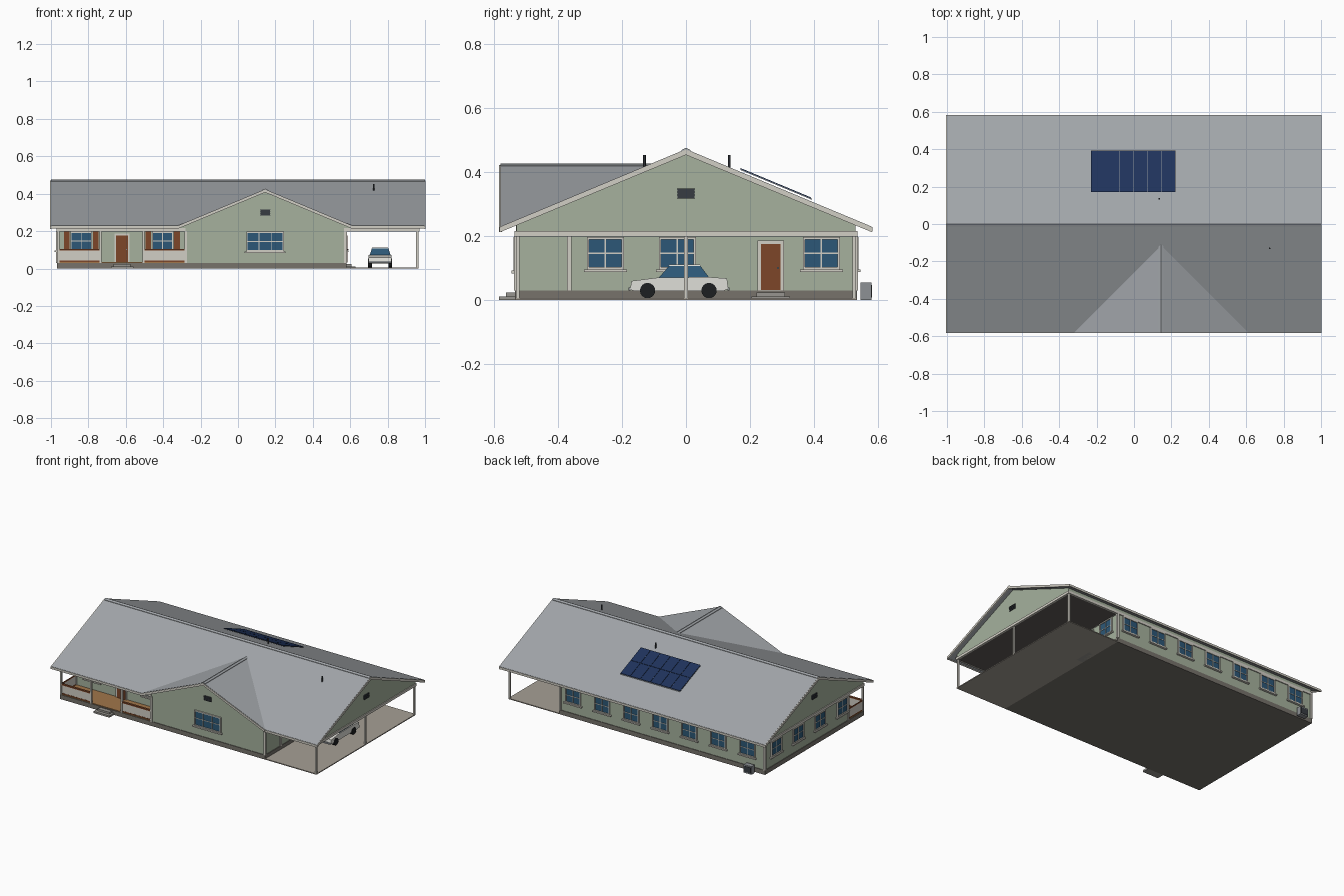
import bpy, bmesh
from math import radians
from mathutils import Matrix, Vector

if "Cube" in bpy.data.objects:
    bpy.data.objects.remove(bpy.data.objects["Cube"])

MATS = {}
COLS = dict(wall=(164, 176, 156), trim=(208, 205, 195), base=(118, 114, 107), roof=(160, 164, 168),
            glass=(48, 88, 118), door=(125, 72, 45), deck=(160, 118, 76), slab=(165, 158, 148),
            vent=(58, 62, 68), solar=(36, 54, 92), white=(222, 222, 216), tire=(34, 36, 38),
            step=(150, 148, 142), soffit=(95, 92, 88), metal=(140, 144, 148))

def mat(key):
    if key not in MATS:
        m = bpy.data.materials.new(key)
        m.diffuse_color = [(c / 255) ** 2.2 for c in COLS[key]] + [1]
        m.use_nodes = True
        m.node_tree.nodes["Principled BSDF"].inputs["Base Color"].default_value = m.diffuse_color
        MATS[key] = m
    return MATS[key]

def finish(name, bm, key):
    bmesh.ops.recalc_face_normals(bm, faces=bm.faces)
    me = bpy.data.meshes.new(name)
    bm.to_mesh(me)
    bm.free()
    ob = bpy.data.objects.new(name, me)
    me.materials.append(mat(key))
    bpy.context.collection.objects.link(ob)
    return ob

def solid(name, pts, offset, key):
    """Extrude a flat outline by an offset."""
    bm = bmesh.new()
    f = bm.faces.new([bm.verts.new(p) for p in pts])
    r = bmesh.ops.extrude_face_region(bm, geom=[f], use_keep_orig=True)
    bmesh.ops.translate(bm, vec=offset, verts=[v for v in r['geom'] if isinstance(v, bmesh.types.BMVert)])
    return finish(name, bm, key)

def box(name, x0, x1, y0, y1, z0, z1, key, M=Matrix()):
    ob = solid(name, [(x0, y0, z0), (x1, y0, z0), (x1, y1, z0), (x0, y1, z0)], (0, 0, z1 - z0), key)
    ob.data.transform(M)
    return ob

def prism_x(name, pts, x0, x1, key):
    return solid(name, [(x0, y, z) for y, z in pts], (x1 - x0, 0, 0), key)

def prism_y(name, pts, y0, y1, key):
    return solid(name, [(x, y0, z) for x, z in pts], (0, y1 - y0, 0), key)

def cyl(name, loc, r, d, key, rot=(0, 0, 0), n=12):
    bpy.ops.mesh.primitive_cylinder_add(vertices=n, radius=r, depth=d, location=loc, rotation=rot)
    ob = bpy.context.object
    ob.name = name
    ob.data.materials.append(mat(key))
    bpy.ops.object.shade_smooth_by_angle()

def wall_frame(x, y, side):
    """Local x along the wall, local -y outward."""
    a = dict(front=0, right=90, back=180, left=-90)[side]
    return Matrix.Translation((x, y, 0)) @ Matrix.Rotation(radians(a), 4, 'Z')

def window(x, y, side, w=.116, z0=.096, z1=.197, cols=2):
    M = wall_frame(x, y, side)
    h, t = w / 2, .007
    box('window_glass', -h + t, h - t, -.004, .002, z0 + t, z1 - t, 'glass', M)
    for s in (-1, 1):
        a, b = sorted((s * h, s * (h - t)))
        box('window_jamb', a, b, -.009, .002, z0, z1, 'trim', M)
    for a in (z0, z1 - t):
        box('window_rail', -h + t, h - t, -.009, .002, a, a + t, 'trim', M)
    for i in range(1, cols):
        c = -h + w * i / cols
        box('window_mullion', c - .002, c + .002, -.007, .002, z0 + t, z1 - t, 'trim', M)
    zm = (z0 + z1) / 2
    box('window_crossbar', -h + t, h - t, -.0065, .002, zm - .002, zm + .002, 'trim', M)
    box('window_sill', -h - .009, h + .009, -.015, .002, z0 - .008, z0, 'trim', M)

def door(x, y, side):
    M = wall_frame(x, y, side)
    box('door_frame', -.041, .041, -.007, .002, .03, .187, 'trim', M)
    box('door_panel', -.031, .031, -.01, .002, .032, .176, 'door', M)
    box('door_knob', .02, .026, -.016, -.009, .098, .104, 'metal', M)

def steps(x, y, side):
    M = wall_frame(x, y, side)
    box('lower_step', -.06, .06, -.05, 0, 0, .012, 'step', M)
    box('upper_step', -.045, .045, -.028, 0, .012, .024, 'step', M)

# footprint: foundation, porch deck, carport slab
L, R, W, C, F, B, P = -.965, .575, -.28, .965, -.53, .53, -.365
box('foundation', L - .004, R + .004, F - .004, B + .004, 0, .03, 'base')
box('porch_deck', L, W, F, P, .03, .034, 'deck')
box('carport_slab', R, C, F - .004, B + .004, 0, .006, 'slab')
box('main_walls', L, R, P, B, .03, .205, 'wall')
box('front_wing_walls', W, R, F, P, .03, .205, 'wall')

# attic with gable ends, flat ceilings and perimeter beams
S = .242 / .58
zm = lambda y: .472 - S * abs(y)
ze = zm(.53) - .014
prism_x('attic_gables', [(F, .205), (B, .205), (B, ze), (0, .457), (F, ze)], L, C, 'wall')
box('carport_ceiling', R, C, F, B, .2, .205, 'soffit')
box('porch_ceiling', L, W, F, P, .2, .205, 'soffit')
for x in (L, C, R - .001):
    box('side_beam', x - .006, x + .006, F - .006, B + .006, .199, .216, 'trim')
for y, x0, x1 in ((F, L, W), (F, R, C), (B, L, C)):
    box('eave_beam', x0, x1, y - .006, y + .006, .199, .216, 'trim')

# main roof: front slope is notched for the cross gable
GX, GH, GY = .145, .465, -.115
outline = [(-1, -.58), (GX - GH, -.58), (GX, GY), (GX + GH, -.58), (1, -.58), (1, 0), (-1, 0)]
solid('main_roof_front', [(x, y, zm(y)) for x, y in outline], (0, 0, -.012), 'roof')
solid('main_roof_back', [(x, y, zm(y)) for x, y in [(-1, 0), (1, 0), (1, .58), (-1, .58)]], (0, 0, -.012), 'roof')
prism_x('ridge_cap', [(-.014, zm(.014) - .001), (.014, zm(.014) - .001), (.014, zm(.014) + .003),
                      (0, .476), (-.014, zm(.014) + .003)], -1, 1, 'roof')
for x in (-1, 1):
    prism_x('rake_board', [(-.582, .228), (0, .4705), (.582, .228), (.582, .212), (0, .454), (-.582, .212)],
            x - .005, x + .003, 'trim')
for y, x0, x1 in ((-.58, -1, GX - GH), (-.58, GX + GH, 1), (.58, -1, 1)):
    box('eave_fascia', x0, x1, y - .003, y + .003, .214, .2285, 'trim')

# cross gable over the front wing
A, E = zm(GY), zm(.58)
for s in (-1, 1):
    solid('cross_gable_roof', [(GX + s * GH, -.58, E), (GX, -.58, A), (GX, GY, A)], (0, 0, -.012), 'roof')
prism_y('cross_gable_wall', [(W, .2), (R, .2), (R, .232), (GX, A - .011), (W, .232)], F - .001, -.3, 'wall')
prism_y('cross_gable_rake', [(GX - GH, E - .002), (GX, A - .002), (GX + GH, E - .002), (GX + GH, E - .017),
                             (GX, A - .017), (GX - GH, E - .017)], -.584, -.575, 'trim')
prism_y('cross_ridge_cap', [(GX - .013, A - .007), (GX + .013, A - .007), (GX + .013, A - .002),
                            (GX, A + .003), (GX - .013, A - .002)], -.58, GY + .005, 'roof')

# corner trim and posts
for x, y in ((W, F), (R, F), (R, P), (R, B), (L, B), (L, P)):
    box('corner_trim', x - .007, x + .007, y - .007, y + .007, .03, .2, 'trim')
for x, z in ((L + .004, .03), (-.735, .03), (-.505, .03)):
    box('porch_post', x - .006, x + .006, F - .004, F + .008, z, .2, 'trim')
for y in (F + .004, 0, B - .004):
    box('carport_post', C - .012, C, y - .006, y + .006, .004, .2, 'trim')

# porch railing
for x0, x1, y0, y1 in ((L + .01, -.741, F, F + .005), (-.499, W - .007, F, F + .005), (L, L + .005, F + .008, P - .007)):
    box('railing_panel', x0, x1, y0, y1, .043, .097, 'trim')
    box('railing_cap', x0, x1, y0 - .005, y1 + .005, .097, .105, 'door')
    box('railing_base', x0, x1, y0 - .001, y1 + .001, .036, .043, 'door')

# windows, shutters, doors
for x in (-.838, -.403):
    window(x, P, 'front')
    for s in (-1, 1):
        box('shutter', x + s * .077 - .015, x + s * .077 + .015, P - .007, P, .098, .197, 'door')
window(.145, F, 'front', .2, .092, .197, 3)
for i in range(7):
    window(.477 - .219 * i, B, 'back')
for y in (.41, .175, -.06, -.3):
    window(L, y, 'left')
for y in (-.252, -.027, .423):
    window(R, y, 'right')
door(-.62, P, 'front')
door(R, .265, 'right')
steps(-.62, F - .004, 'front')
steps(R + .004, .265, 'right')

# gable vents
for x, y, side, z in ((C, 0, 'right', .333), (L, 0, 'left', .333), (.145, F - .001, 'front', .3)):
    M = wall_frame(x, y, side)
    box('gable_vent', -.026, .026, -.004, .002, z - .014, z + .014, 'vent', M)
    for i in range(4):
        box('vent_louver', -.028, .028, -.007, -.003, z - .016 + i * .0095, z - .013 + i * .0095, 'vent', M)

# solar panels and roof pipes
box_z = lambda y, d: zm(y) + d
solid('solar_rack', [(x, y, box_z(y, .006)) for x, y in ((-.23, .17), (.222, .17), (.222, .393), (-.23, .393))],
      (0, 0, .003), 'metal')
for i in range(6):
    for j in range(2):
        x, y = -.229 + i * .0752, .171 + j * .111
        solid('solar_panel', [(a, b, box_z(b, .009)) for a, b in
                              ((x, y), (x + .073, y), (x + .073, y + .109), (x, y + .109))], (0, 0, .003), 'solar')
for x, y in ((.725, -.13), (.135, .135)):
    cyl('roof_pipe', (x, y, .428), .0045, .05, 'vent')

# air conditioner
box('air_conditioner', -.9, -.84, .546, .58, 0, .055, 'metal')
box('air_conditioner_grille', -.895, -.845, .579, .582, .008, .047, 'vent')

# car
X = .76
prism_x('car_body', [(-.175, .033), (-.17, .06), (-.085, .071), (.075, .072), (.128, .068), (.132, .036), (.115, .028),
                     (-.16, .028)], X - .062, X + .062, 'white')
def cabin(name, y0, y1, w0, z0, y2, y3, w1, z1, key):
    bm = bmesh.new()
    bmesh.ops.create_cube(bm, size=1)
    for v in bm.verts:
        top, back, s = v.co.z > 0, v.co.y > 0, 1 if v.co.x > 0 else -1
        v.co = (X + s * (w1 if top else w0), ((y3 if back else y2) if top else (y1 if back else y0)), z1 if top else z0)
    finish(name, bm, key)
cabin('car_windows', -.085, .073, .057, .07, -.053, .045, .044, .107, 'glass')
cabin('car_roof', -.055, .047, .046, .107, -.05, .042, .042, .112, 'white')
for y in (-.12, .072):
    for s in (-1, 1):
        cyl('car_wheel', (X + s * .054, y, .03), .024, .02, 'tire', (0, radians(90), 0), 16)
for y in (-.177, .133):
    box('car_bumper', X - .06, X + .06, y - .003, y + .003, .03, .04, 'metal')
